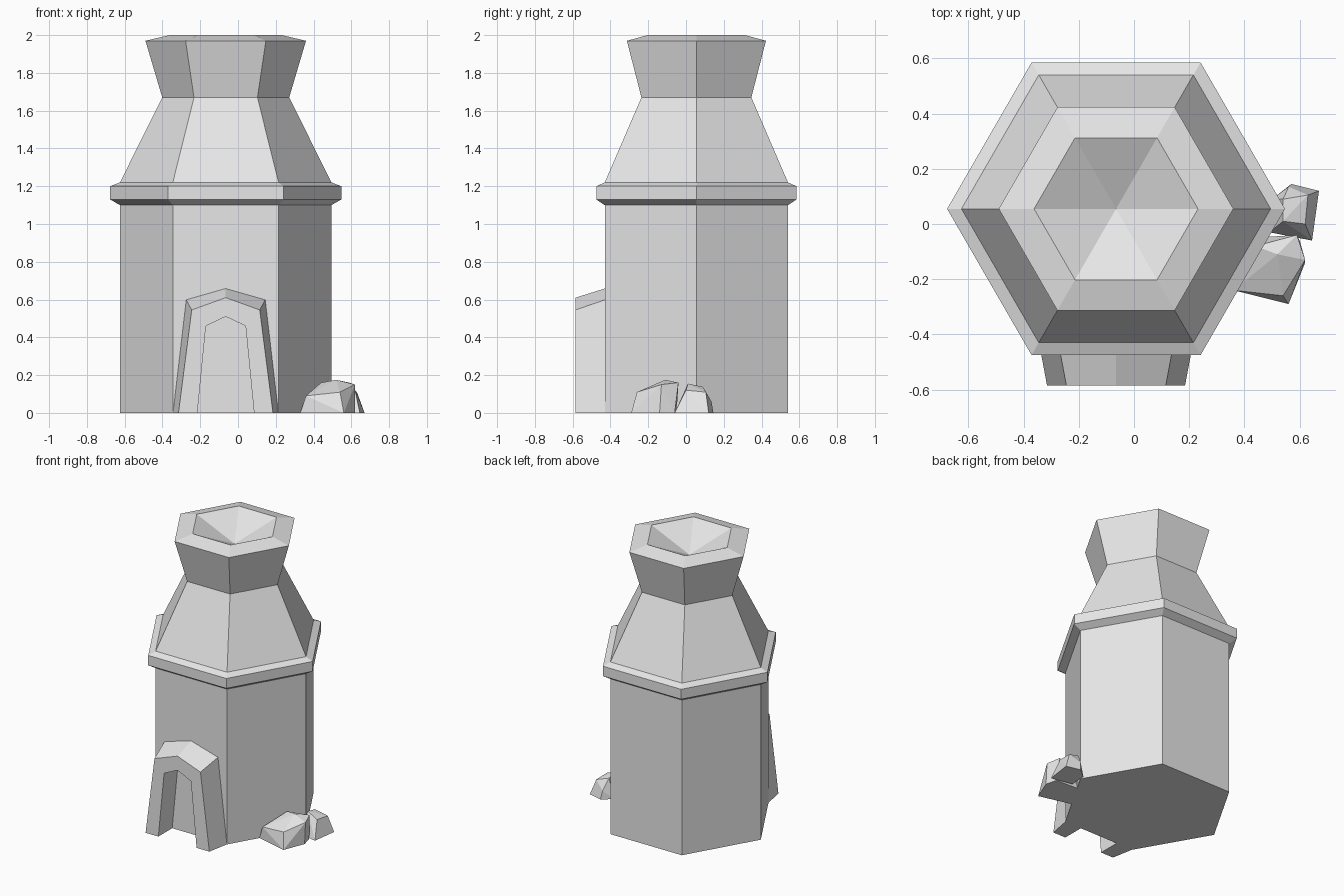
import bpy, bmesh
from math import cos, sin, radians
from mathutils import Vector

default_cube = bpy.data.objects.get("Cube")
if default_cube:
    bpy.data.objects.remove(default_cube, do_unlink=True)

# Single stone colour
stone = bpy.data.materials.new("light_grey_stone")
stone.use_nodes = True
stone_colour = (0.8, 0.8, 0.8, 1)
stone.diffuse_color = stone_colour
stone.node_tree.nodes["Principled BSDF"].inputs["Base Color"].default_value = stone_colour

CENTRE = Vector((-0.065, 0.055, 0))


def finish(name, bm):
    """Turn a bmesh into a flat shaded stone object."""
    bmesh.ops.recalc_face_normals(bm, faces=bm.faces[:])
    mesh = bpy.data.meshes.new(name)
    bm.to_mesh(mesh)
    bm.free()
    mesh.materials.append(stone)
    obj = bpy.data.objects.new(name, mesh)
    bpy.context.collection.objects.link(obj)
    return obj


def bridge(bm, lower, upper, closed=True):
    """Join two rows of vertices with quads."""
    count = len(lower)
    for i in range(count if closed else count - 1):
        j = (i + 1) % count
        bm.faces.new((lower[i], lower[j], upper[j], upper[i]))


def hexagon_ring(bm, radius, height):
    ring = []
    for k in range(6):
        angle = radians(60 * k)
        offset = Vector((radius * cos(angle), radius * sin(angle), height))
        ring.append(bm.verts.new(CENTRE + offset))
    return ring


def hexagon_tower(name, profile, dip):
    """Revolve a profile in six sides, with a flat base and a sunken top."""
    bm = bmesh.new()
    rings = [hexagon_ring(bm, r, z) for r, z in profile]
    for lower, upper in zip(rings, rings[1:]):
        bridge(bm, lower, upper)
    bm.faces.new(rings[0])
    hollow = bm.verts.new(CENTRE + Vector((0, 0, dip)))
    top = rings[-1]
    for i, vert in enumerate(top):
        bm.faces.new((vert, top[(i + 1) % len(top)], hollow))
    return finish(name, bm)


def mirrored(half):
    """Complete half an arch outline, given from foot to crown."""
    return half + [(-x, z) for x, z in reversed(half[:-1])]


def arch(name, outer_back, outer_front, inner, y_back, y_front):
    bm = bmesh.new()

    def row(half, y):
        return [bm.verts.new((CENTRE.x + x, y, z)) for x, z in mirrored(half)]

    rows = [row(outer_back, y_back), row(outer_front, y_front),
            row(inner, y_front), row(inner, y_back)]
    for i, current in enumerate(rows):
        bridge(bm, current, rows[(i + 1) % len(rows)], closed=False)
    for end in (0, -1):
        bm.faces.new([current[end] for current in rows])
    return finish(name, bm)


def boulder(name, points):
    """Faceted rock wrapped around a few corner points."""
    bm = bmesh.new()
    for p in points:
        bm.verts.new(p)
    result = bmesh.ops.convex_hull(bm, input=bm.verts[:])
    spare = {g for g in result["geom_interior"] + result["geom_unused"]
             if isinstance(g, bmesh.types.BMVert)}
    bmesh.ops.delete(bm, geom=list(spare), context='VERTS')
    bmesh.ops.dissolve_limit(bm, angle_limit=radians(4),
                             verts=bm.verts[:], edges=bm.edges[:])
    return finish(name, bm)


# Walls, ledge, sloping roof, flared chimney and its sunken top
hexagon_tower("tower", [
    (0.56, 0), (0.56, 1.1), (0.612, 1.13), (0.612, 1.2), (0.56, 1.22),
    (0.336, 1.67), (0.425, 1.97), (0.297, 2)], dip=1.87)

# Doorway surround
arch("door_arch",
     outer_back=[(-0.28, 0), (-0.21, 0.6), (0, 0.66)],
     outer_front=[(-0.25, 0), (-0.18, 0.545), (0, 0.61)],
     inner=[(-0.15, 0), (-0.105, 0.46), (0, 0.51)],
     y_back=-0.425, y_front=-0.585)

# Boulders beside the wall
boulder("large_boulder", [
    (0.33, -0.23, 0), (0.56, -0.29, 0), (0.62, -0.14, 0), (0.6, -0.06, 0),
    (0.42, -0.05, 0), (0.36, -0.24, 0.09), (0.54, -0.26, 0.11),
    (0.62, -0.13, 0.15), (0.59, -0.04, 0.16), (0.44, -0.08, 0.16),
    (0.52, -0.11, 0.175)])
boulder("small_boulder", [
    (0.49, -0.03, 0), (0.645, -0.06, 0), (0.67, 0.12, 0), (0.57, 0.145, 0),
    (0.5, 0.09, 0), (0.54, 0.01, 0.155), (0.62, 0, 0.12),
    (0.63, 0.105, 0.11), (0.54, 0.09, 0.138), (0.56, 0.135, 0.06)])
